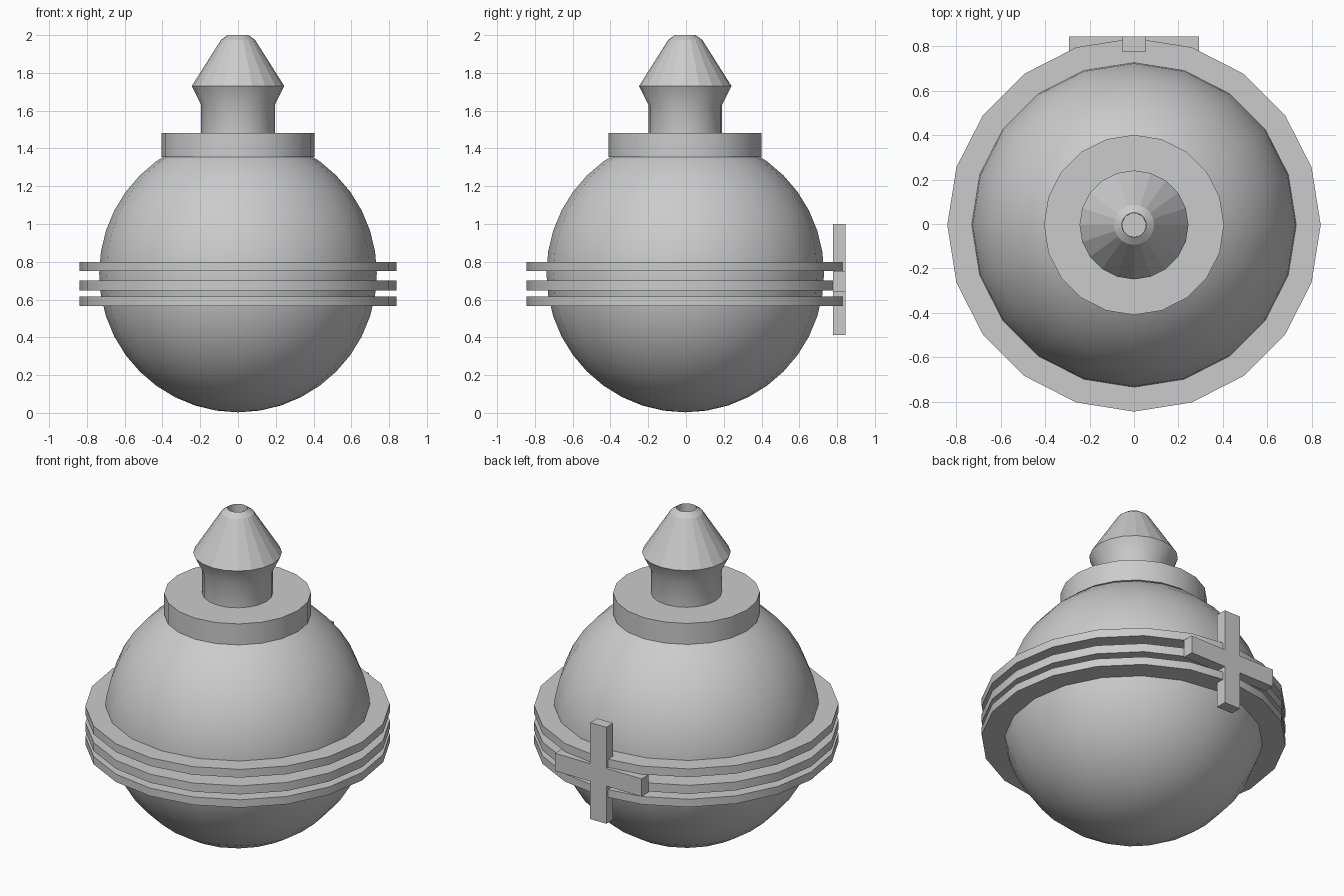
import bpy
import bmesh
from math import sin, cos, tau, radians

if "Cube" in bpy.data.objects:
    bpy.data.objects.remove(bpy.data.objects["Cube"])

SIDES = 20
CY = -0.004  # body axis sits slightly forward of the cross


def finish(obj, angle=32):
    bpy.ops.object.select_all(action='DESELECT')
    obj.select_set(True)
    bpy.context.view_layer.objects.active = obj
    bpy.ops.object.shade_smooth_by_angle(angle=radians(angle))


def lathe(name, profile):
    """Spin (radius, z) points around the vertical axis and cap both ends."""
    bm = bmesh.new()
    rings = [[bm.verts.new((r * cos(tau * i / SIDES), r * sin(tau * i / SIDES) + CY, z))
              for i in range(SIDES)] for r, z in profile]
    for a, b in zip(rings, rings[1:]):
        for i in range(SIDES):
            j = (i + 1) % SIDES
            bm.faces.new((a[i], a[j], b[j], b[i]))
    bm.faces.new(rings[0][::-1])
    bm.faces.new(rings[-1])
    bmesh.ops.recalc_face_normals(bm, faces=bm.faces[:])
    mesh = bpy.data.meshes.new(name)
    bm.to_mesh(mesh)
    bm.free()
    obj = bpy.data.objects.new(name, mesh)
    bpy.context.collection.objects.link(obj)
    finish(obj)
    return obj


# Round body
bpy.ops.mesh.primitive_uv_sphere_add(segments=SIDES, ring_count=20, radius=0.735,
                                     location=(0, CY, 0.738))
body = bpy.context.object
body.name = "round_body"
finish(body)

# Three stacked bands around the body
for n, (z0, z1) in enumerate(((0.567, 0.615), (0.648, 0.70), (0.75, 0.80)), 1):
    lathe(f"band_{n}", [(0.84, z0), (0.84, z1)])

# Collar under the neck
lathe("collar", [(0.405, 1.355), (0.405, 1.483)])

# Neck and conical nozzle with a blind hole in its tip
nozzle = lathe("nozzle", [(0.195, 1.46), (0.195, 1.63), (0.245, 1.73), (0.09, 1.975),
                          (0.055, 2.0), (0.053, 1.85)])
for poly in nozzle.data.polygons:
    if 1.75 < poly.center.z < 1.97 and poly.normal.z > 0.2:
        poly.use_smooth = False  # faceted cone

# Flat cross on the back: one 12-point outline, extruded in y
X, W, Z0, Z1, ZA, ZB = 0.292, 0.054, 0.413, 1.0, 0.642, 0.75
outline = [(-W, Z0), (W, Z0), (W, ZA), (X, ZA), (X, ZB), (W, ZB),
           (W, Z1), (-W, Z1), (-W, ZB), (-X, ZB), (-X, ZA), (-W, ZA)]
bm = bmesh.new()
face = bm.faces.new([bm.verts.new((x, 0.777, z)) for x, z in outline])
ext = bmesh.ops.extrude_face_region(bm, geom=[face], use_keep_orig=True)
bmesh.ops.translate(bm, vec=(0, 0.067, 0),
                    verts=[g for g in ext['geom'] if isinstance(g, bmesh.types.BMVert)])
bmesh.ops.recalc_face_normals(bm, faces=bm.faces[:])
mesh = bpy.data.meshes.new("back_cross")
bm.to_mesh(mesh)
bm.free()
bpy.context.collection.objects.link(bpy.data.objects.new("back_cross", mesh))
